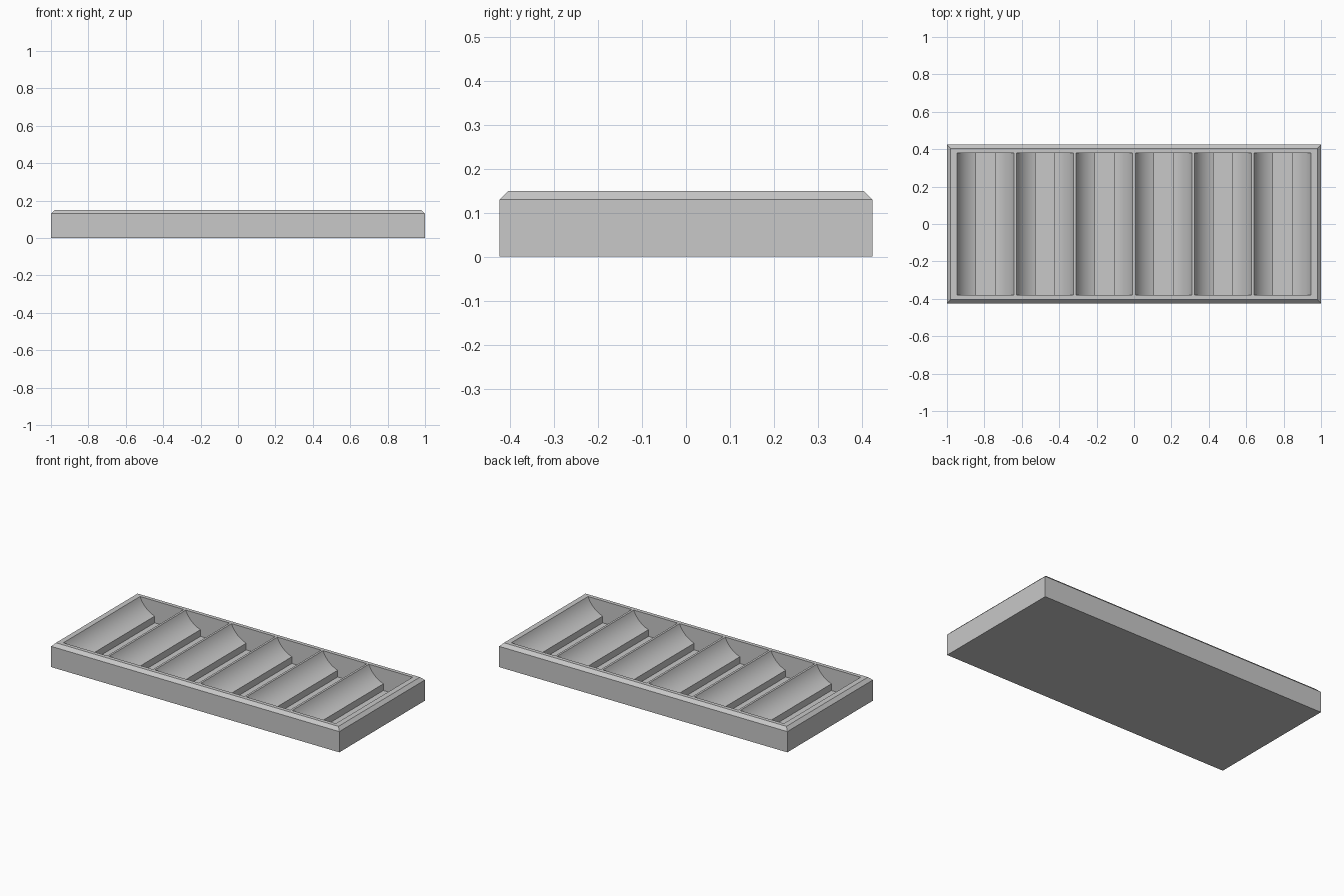
import bpy
import bmesh
import math

default = bpy.data.objects.get("Cube")
if default:
    bpy.data.objects.remove(default, do_unlink=True)

LENGTH, WIDTH, HEIGHT, CHAMFER = 2.0, 0.848, 0.15, 0.02
COUNT, PITCH, HALF = 6, 0.3175, 0.152      # compartments along x
SLOT = HALF / 3                            # half width of the middle slot
SLOT_FLOOR, END_Y = 0.012, 0.38
ARC_Z, STEPS = 0.209, 14                   # height of the arc centre

grey = bpy.data.materials.new("plain_grey")
grey.use_nodes = True
colour = (0.58, 0.58, 0.58, 1)
grey.diffuse_color = colour
grey.node_tree.nodes["Principled BSDF"].inputs["Base Color"].default_value = colour


def make_object(name, bm):
    bmesh.ops.recalc_face_normals(bm, faces=bm.faces)
    mesh = bpy.data.meshes.new(name)
    bm.to_mesh(mesh)
    bm.free()
    mesh.materials.append(grey)
    obj = bpy.data.objects.new(name, mesh)
    bpy.context.collection.objects.link(obj)
    return obj


# Tray body: solid block with a chamfered top edge
bm = bmesh.new()
bmesh.ops.create_cube(bm, size=1)
for v in bm.verts:
    v.co = (v.co.x * LENGTH, v.co.y * WIDTH, (v.co.z + 0.5) * HEIGHT)
top_edges = [e for e in bm.edges if all(v.co.z > HEIGHT / 2 for v in e.verts)]
bmesh.ops.bevel(bm, geom=top_edges, offset=CHAMFER, segments=1, affect='EDGES')
tray = make_object("tray", bm)

# Compartment section: two curved cradles with a square slot between them
radius = math.hypot(HALF, ARC_Z - HEIGHT)
first = math.asin(HALF / radius)
last = math.asin(SLOT / radius)
left = [(-HALF, HEIGHT + 0.1)]
for i in range(STEPS + 1):
    a = first + (last - first) * i / STEPS
    left.append((-radius * math.sin(a), ARC_Z - radius * math.cos(a)))
left.append((-SLOT, SLOT_FLOOR))
profile = left + [(-x, z) for x, z in reversed(left)]

# One cutter holding every compartment
bm = bmesh.new()
for n in range(COUNT):
    cx = (n - (COUNT - 1) / 2) * PITCH
    face = bm.faces.new([bm.verts.new((cx + x, -END_Y, z)) for x, z in profile])
    side = bmesh.ops.extrude_face_region(bm, geom=[face], use_keep_orig=True)
    moved = [g for g in side["geom"] if isinstance(g, bmesh.types.BMVert)]
    bmesh.ops.translate(bm, verts=moved, vec=(0, 2 * END_Y, 0))
cutter = make_object("compartment_cutter", bm)
cutter.hide_render = True

# Carve the compartments and shade the curves smoothly
cut = tray.modifiers.new("compartments", 'BOOLEAN')
cut.operation = 'DIFFERENCE'
cut.solver = 'EXACT'
cut.object = cutter
bpy.ops.object.select_all(action='DESELECT')
tray.select_set(True)
bpy.context.view_layer.objects.active = tray
bpy.ops.object.modifier_apply(modifier=cut.name)
bpy.data.objects.remove(cutter, do_unlink=True)
bpy.ops.object.shade_smooth_by_angle(angle=math.radians(20))
